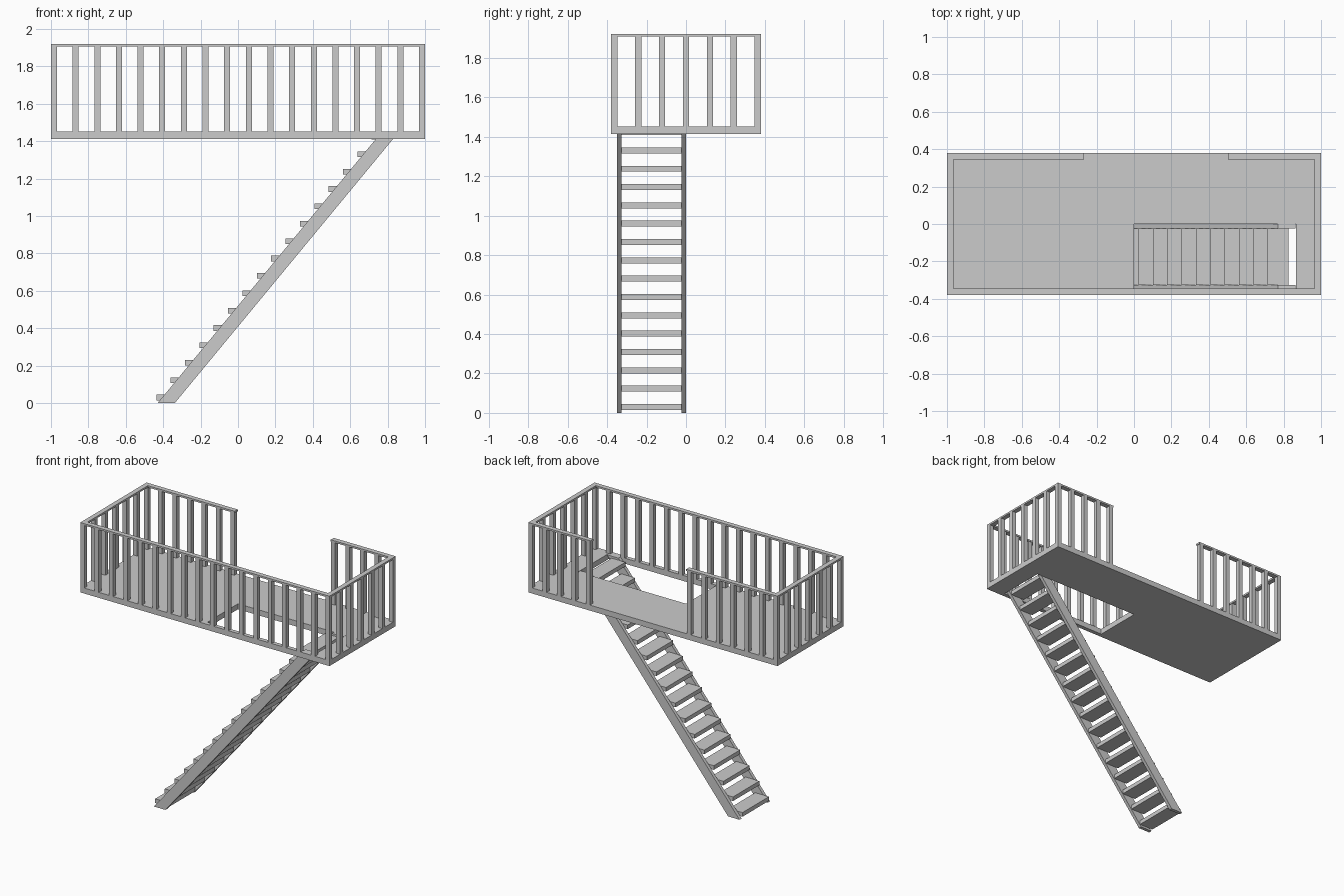
import bpy, bmesh

if "Cube" in bpy.data.objects:
    bpy.data.objects.remove(bpy.data.objects["Cube"])

HX, HY = 1.0, 0.38             # platform half sizes
Z0, Z1, ZR, ZT = 1.413, 1.453, 1.907, 1.92   # slab bottom/top, rail bottom/top
POST, RAIL = 0.032, 0.035
HOLE_X, HOLE_Y = (0.0, 0.865), (-0.35, 0.0)


def finish(name, bm):
    bmesh.ops.recalc_face_normals(bm, faces=bm.faces[:])
    me = bpy.data.meshes.new(name)
    bm.to_mesh(me)
    bm.free()
    ob = bpy.data.objects.new(name, me)
    bpy.context.collection.objects.link(ob)
    return ob


def add_box(bm, x0, x1, y0, y1, z0, z1):
    vs = bmesh.ops.create_cube(bm, size=1)["verts"]
    for v in vs:
        v.co = (x1 if v.co.x > 0 else x0, y1 if v.co.y > 0 else y0, z1 if v.co.z > 0 else z0)


def extrude(bm, faces, vec):
    r = bmesh.ops.extrude_face_region(bm, geom=faces)
    moved = [g for g in r["geom"] if isinstance(g, bmesh.types.BMVert)]
    bmesh.ops.translate(bm, verts=moved, vec=vec)


# Platform slab: 3x3 cells with the middle one left open for the stairs
bm = bmesh.new()
xs, ys = (-HX, *HOLE_X, HX), (-HY, *HOLE_Y, HY)
grid = [[bm.verts.new((x, y, Z0)) for y in ys] for x in xs]
cells = [bm.faces.new((grid[i][j], grid[i + 1][j], grid[i + 1][j + 1], grid[i][j + 1]))
         for i in range(3) for j in range(3) if (i, j) != (1, 1)]
extrude(bm, cells, (0, 0, Z1 - Z0))
finish("platform", bm)

# Railing posts: long sides (back side has an entry gap), then short sides
bm = bmesh.new()
for i in range(18):
    x = -HX + i * (2 * HX - POST) / 17
    add_box(bm, x, x + POST, -HY, -HY + POST, Z1, ZR)
    if i <= 6 or i >= 13:
        add_box(bm, x, x + POST, HY - POST, HY, Z1, ZR)
for i in range(1, 6):
    y = -HY + i * (2 * HY - POST) / 6
    for x in (-HX, HX - POST):
        add_box(bm, x, x + POST, y, y + POST, Z1, ZR)
finish("railing_posts", bm)

# Handrail: one flat C-shaped strip around the platform
bm = bmesh.new()
ix, iy = HX - RAIL, HY - RAIL
outer = [(-0.268, HY), (-HX, HY), (-HX, -HY), (HX, -HY), (HX, HY), (0.503, HY)]
inner = [(-0.268, iy), (-ix, iy), (-ix, -iy), (ix, -iy), (ix, iy), (0.503, iy)]
o = [bm.verts.new((x, y, ZR)) for x, y in outer]
n = [bm.verts.new((x, y, ZR)) for x, y in inner]
strip = [bm.faces.new((o[k], o[k + 1], n[k + 1], n[k])) for k in range(5)]
extrude(bm, strip, (0, 0, ZT - ZR))
finish("handrail", bm)

# Stair stringers: sloped boards cut level at the floor and the platform top
for name, y in (("stringer_front", -0.35), ("stringer_back", -0.024)):
    bm = bmesh.new()
    prof = [(-0.43, 0), (-0.338, 0), (0.863, Z1), (0.771, Z1)]
    f = bm.faces.new([bm.verts.new((x, y, z)) for x, z in prof])
    extrude(bm, [f], (0, 0.024, 0))
    finish(name, bm)

# Stair treads
bm = bmesh.new()
for i in range(16):
    x, z = -0.437 + i * 0.0768, 0.015 + i * 0.0929
    add_box(bm, x, x + 0.11, -0.326, -0.024, z, z + 0.03)
finish("stair_treads", bm)
